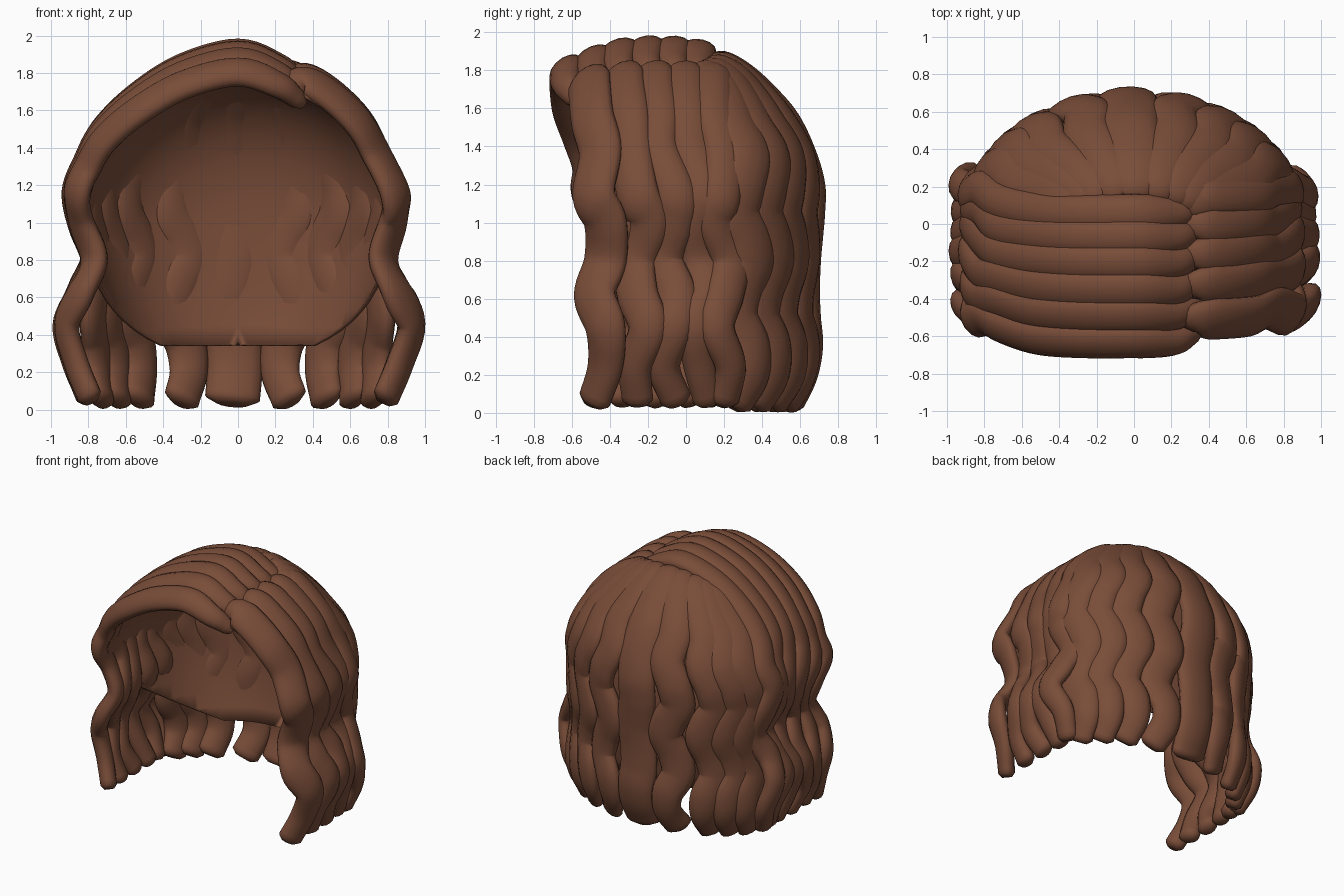
import bpy, bmesh, math, random
from mathutils import Vector

random.seed(4)
cube = bpy.data.objects.get("Cube")
if cube:
    bpy.data.objects.remove(cube, do_unlink=True)

brown = bpy.data.materials.new("chestnut_brown")
brown.use_nodes = True
brown.diffuse_color = (0.19, 0.073, 0.04, 1)
brown.node_tree.nodes["Principled BSDF"].inputs["Base Color"].default_value = brown.diffuse_color


def smooth(v):
    v = max(0.0, min(1.0, v))
    return v * v * (3 - 2 * v)


def finish(name, bm):
    bmesh.ops.recalc_face_normals(bm, faces=bm.faces)
    mesh = bpy.data.meshes.new(name)
    bm.to_mesh(mesh)
    bm.free()
    mesh.materials.append(brown)
    obj = bpy.data.objects.new(name, mesh)
    bpy.context.collection.objects.link(obj)
    bpy.ops.object.select_all(action='DESELECT')
    obj.select_set(True)
    bpy.context.view_layer.objects.active = obj
    bpy.ops.object.shade_smooth_by_angle(angle=math.radians(60))
    return obj


def spline(points, steps=6):
    """Catmull-Rom curve through the points."""
    pts = [points[0] * 2 - points[1]] + points + [points[-1] * 2 - points[-2]]
    out = []
    for a, b, c, d in zip(pts, pts[1:], pts[2:], pts[3:]):
        for i in range(steps):
            t = i / steps
            out.append(0.5 * (2 * b + (c - a) * t + (2 * a - 5 * b + 4 * c - d) * t ** 2
                              + (3 * b - a - 3 * c + d) * t ** 3))
    return out + [points[-1]]


def lock(name, points, width, thick, y_weight, tip=0.75, sides=14):
    """Sweep a flat oval along a path, its flat side facing away from the head."""
    path = spline(points)
    last = len(path) - 1
    rings = []
    for i, p in enumerate(path):
        tangent = (path[min(i + 1, last)] - path[max(i - 1, 0)]).normalized()
        t = i / last
        size = min(1, 0.6 + 3 * t) * (1 - (1 - tip) * smooth((t - 0.7) / 0.3))
        if i == 0:
            rings.append((p - tangent * 0.04, tangent, size * 0.6))
        rings.append((p, tangent, size))
        if i == last:
            rings.append((p + tangent * 0.03, tangent, size * 0.6))
    bm = bmesh.new()
    loops = []
    for p, tangent, size in rings:
        out = Vector((p.x, p.y * y_weight, max(0, p.z - 1)))
        out = (out - tangent * out.dot(tangent)).normalized()
        across = tangent.cross(out)
        loop = []
        for k in range(sides):
            a = math.tau * k / sides
            loop.append(bm.verts.new(p + size * across * width * math.cos(a)
                                     + out * thick * math.sin(a) * min(1, size * 1.3)))
        loops.append(loop)
    for a, b in zip(loops, loops[1:]):
        for k in range(sides):
            n = (k + 1) % sides
            bm.faces.new((a[k], a[n], b[n], b[k]))
    bm.faces.new(loops[0])
    bm.faces.new(loops[-1])
    return finish(name, bm)


def wave(z, peak):
    return math.cos(math.tau * (z - peak) / 0.55) * smooth((1.65 - z) / 0.4)


# Inner cap: rounded shell, open at the face and the neck
bm = bmesh.new()
bmesh.ops.create_uvsphere(bm, u_segments=56, v_segments=36, radius=1)
for v in bm.verts:
    d = v.co
    d = d / (abs(d.y) ** 2.5 + (d.x ** 2 + d.z ** 2) ** 1.25) ** 0.4
    z = 1 + d.z * (0.82 if d.z > 0 else 1.25)
    x = d.x * 0.85 * (1 - 0.22 * max(0, 1 - z))
    v.co = (x, -0.2 + (0.825 if d.y > 0 else 0.85) * d.y, z)
for co, no in (((0, -0.5, 1.1), (0, -1, -0.18)), ((0, 0, 0.34), (0, 0, -1)),
               ((0, 0.41, 0.34), (0, -0.57, -0.82))):
    bmesh.ops.bisect_plane(bm, geom=bm.verts[:] + bm.edges[:] + bm.faces[:],
                           plane_co=co, plane_no=no, clear_outer=True)
cap = finish("inner_cap", bm)
shell = cap.modifiers.new("thickness", 'SOLIDIFY')
shell.thickness = 0.02

# Side locks: arch from the parting over the head, then hang in waves
right_arch = [(0.33, 1.75), (0.22, 1.84), (0, 1.92), (-0.3, 1.84), (-0.55, 1.68),
              (-0.73, 1.5), (-0.82, 1.33), (-0.88, 1.17), (-0.85, 1.0), (-0.78, 0.8),
              (-0.86, 0.62), (-0.93, 0.45), (-0.88, 0.25), (-0.81, 0.07)]
left_arch = [(0.29, 1.74), (0.36, 1.79), (0.5, 1.71), (0.65, 1.56), (0.74, 1.38),
             (0.84, 1.15), (0.82, 1.0), (0.77, 0.8), (0.85, 0.62), (0.92, 0.45),
             (0.86, 0.25), (0.79, 0.07)]
# Each row: depth at the parting, on the arch and when hanging, height factor, half width
right_rows = [(-0.58, -0.63, -0.45, 0.86, 0.1), (-0.43, -0.49, -0.32, 0.93, 0.105),
              (-0.3, -0.355, -0.17, 0.98, 0.105), (-0.16, -0.21, -0.02, 1, 0.1),
              (-0.03, -0.07, 0.11, 1, 0.1), (0.08, 0.06, 0.22, 0.98, 0.1)]
left_rows = [(-0.52, -0.51, -0.44, 0.95, 0.125), (-0.35, -0.33, -0.24, 0.99, 0.115),
             (-0.19, -0.17, -0.08, 1, 0.11), (-0.04, -0.01, 0.08, 1, 0.11),
             (0.08, 0.14, 0.2, 0.99, 0.105)]


def side_lock(name, profile, row, peak):
    start, arch, low, height, width = row
    push = random.uniform(-0.015, 0.02)
    points = []
    for i, (x, z) in enumerate(profile):
        y = arch + (low - arch) * smooth((1.85 - z) / 0.87)
        if i == 0:
            y = start
        y += 0.04 * wave(z, peak)
        x *= (1 - (abs(y) / 0.95) ** 4 * 0.2) * (1 + push * smooth((1.6 - z) / 0.4))
        if z > 1.1:
            z = 1.1 + (z - 1.1) * height
        points.append(Vector((x, y, z)))
    lock(name, points, width, 0.062, 1.0)


for side, profile, rows in (("right", right_arch, right_rows), ("left", left_arch, left_rows)):
    for n, row in enumerate(rows):
        side_lock(f"{side}_side_lock_{n + 1}", profile, row, 0.9 + 0.1 * n)

# Back locks: fan out from the crown and hang behind the head
back_profile = [(0, 1.82), (0.14, 1.84), (0.34, 1.78), (0.56, 1.67), (0.76, 1.54), (0.91, 1.37),
                (1, 1.2), (1, 1.05), (0.98, 0.92), (0.96, 0.8), (0.95, 0.65), (0.96, 0.5),
                (0.98, 0.35), (0.93, 0.2), (0.81, 0.06)]
for n, degrees in enumerate((28, 41, 55, 72, 92, 111, 131, 143, 154), 1):
    a = math.radians(degrees)
    lateral = math.cos(a) ** 2
    start = Vector((0.03 + 0.25 * math.cos(a), 0.08 + 0.04 * math.sin(a), 0))
    end = Vector((0.87 * math.cos(a), 0.67 * math.sin(a), 0))
    # Locks sway towards the middle of the back on both sides
    along = Vector((-end.y, end.x, 0)).normalized() * (1 if degrees < 92 else -1)
    middle = degrees == 92
    sway = 0.012 if middle else 0.05
    points = []
    for f, z in back_profile:
        f += 0.1 * lateral * smooth((0.35 - z) / 0.3)
        p = start.lerp(end, f) + along * sway * wave(z, 1.37)
        drop = 0.06 * lateral * smooth((z - 1.25) / 0.4)
        points.append(p + Vector((0, 0, z - drop)))
    lock(f"back_lock_{n}", points, 0.155 if middle else 0.13, 0.062, 1.4,
         tip=0.95 if middle else 0.8)
